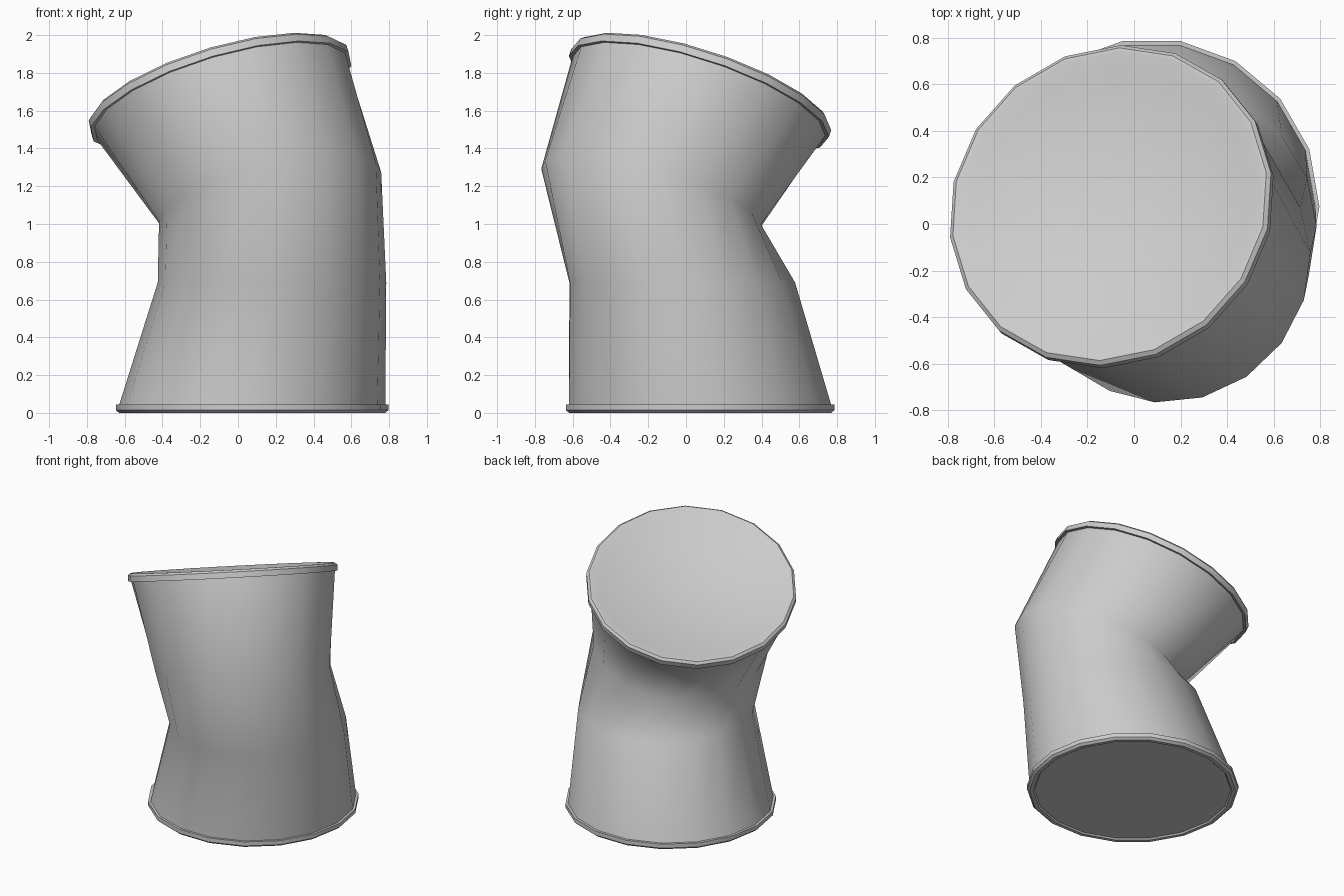
import bpy, bmesh
from math import sin, cos, tau, radians
from mathutils import Vector

if "Cube" in bpy.data.objects:
    bpy.data.objects.remove(bpy.data.objects["Cube"])

SIDES = 18


def ring(center, normal, radius, offset=0.0, twist=0.0):
    """Points of a tilted polygon, shifted along its normal."""
    n = Vector(normal).normalized()
    q = Vector((0, 0, 1)).rotation_difference(n)
    c = Vector(center) + n * offset
    return [c + q @ Vector((radius * cos(tau * i / SIDES + radians(twist)),
                            radius * sin(tau * i / SIDES + radians(twist)), 0))
            for i in range(SIDES)]


def loft(name, rings, angle, cap_end=False):
    """Skin a stack of rings, optionally closing the last one."""
    bm = bmesh.new()
    loops = [[bm.verts.new(p) for p in r] for r in rings]
    for a, b in zip(loops, loops[1:]):
        for i in range(SIDES):
            j = (i + 1) % SIDES
            bm.faces.new((a[i], a[j], b[j], b[i]))
    if cap_end:
        bm.faces.new(loops[-1])
    bmesh.ops.recalc_face_normals(bm, faces=bm.faces)
    mesh = bpy.data.meshes.new(name)
    bm.to_mesh(mesh)
    bm.free()
    ob = bpy.data.objects.new(name, mesh)
    bpy.context.collection.objects.link(ob)
    bpy.ops.object.select_all(action='DESELECT')
    ob.select_set(True)
    bpy.context.view_layer.objects.active = ob
    bpy.ops.object.shade_smooth_by_angle(angle=radians(angle))
    return ob


UP = (0, 0, 1)
BASE = (0.075, 0.075, 0)
TOP = (-0.105, 0.085, 1.725)
TOP_N = (-0.302, 0.33, 1)

# bent pipe wall, pinched at the elbow
loft("pipe_wall", [
    ring(BASE, UP, 0.705, 0.04),
    ring((0.18, -0.02, 0.69), UP, 0.605, 0, 1),
    ring((0.17, -0.185, 1.145), (-0.247, 0.286, 1), 0.605, 0, 4),
    ring(TOP, TOP_N, 0.703, -0.05, 9),
], 80)

# bottom rim with its closing plate
loft("bottom_rim", [ring(BASE, UP, r, z) for r, z in
     [(0.70, 0.045), (0.722, 0.045), (0.722, 0.015), (0.705, 0.0),
      (0.68, 0.0), (0.67, 0.01)]], 25, True)

# top rim with a shallow dished plate
loft("top_rim", [ring(TOP, TOP_N, r, z, 9) for r, z in
     [(0.70, -0.055), (0.722, -0.055), (0.722, -0.015), (0.705, 0.0),
      (0.69, 0.0), (0.625, -0.035)]], 35, True)
